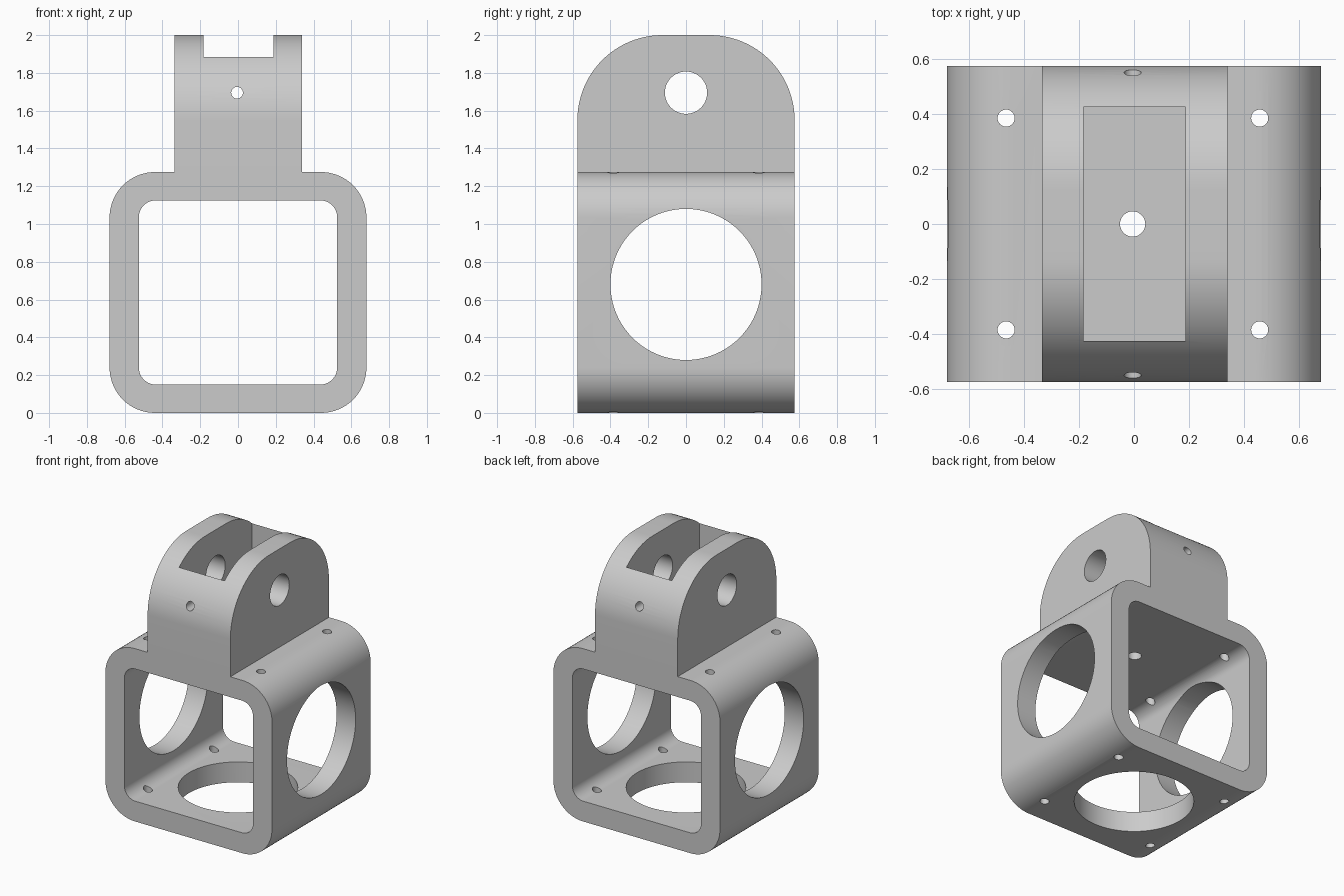
import bpy
import bmesh
from math import cos, sin, pi
from mathutils import Matrix, Vector

cube = bpy.data.objects.get("Cube")
if cube:
    bpy.data.objects.remove(cube, do_unlink=True)

grey = bpy.data.materials.new("plain grey")
grey.use_nodes = True
colour = (0.6, 0.6, 0.6, 1)
grey.diffuse_color = colour
grey.node_tree.nodes["Principled BSDF"].inputs["Base Color"].default_value = colour


def rounded(u0, u1, v0, v1, r_low, r_high, steps=16):
    """Counter-clockwise rectangle outline with rounded low and high corners."""
    points = []
    corners = ((u1, v0, -1, 1, r_low), (u1, v1, -1, -1, r_high),
               (u0, v1, 1, -1, r_high), (u0, v0, 1, 1, r_low))
    for i, (u, v, su, sv, r) in enumerate(corners):
        if r == 0:
            points.append((u, v))
            continue
        for k in range(steps + 1):
            a = (i - 1 + k / steps) * pi / 2
            points.append((u + su * r + r * cos(a), v + sv * r + r * sin(a)))
    return points


def circle(u, v, r, steps=48):
    return [(u + r * cos(2 * pi * k / steps), v + r * sin(2 * pi * k / steps))
            for k in range(steps)]


def prism(name, outline, axis, start, end):
    """Extrude an outline along x, y or z; the outline uses the other two axes."""
    place = {"x": lambda u, v, w: (w, u, v),
             "y": lambda u, v, w: (u, w, v),
             "z": lambda u, v, w: (u, v, w)}[axis]
    bm = bmesh.new()
    face = bm.faces.new([bm.verts.new(place(u, v, start)) for u, v in outline])
    extruded = bmesh.ops.extrude_face_region(bm, geom=[face])["geom"]
    move = Vector(place(0, 0, end - start))
    bmesh.ops.translate(bm, vec=move,
                        verts=[g for g in extruded if isinstance(g, bmesh.types.BMVert)])
    bmesh.ops.recalc_face_normals(bm, faces=bm.faces)
    mesh = bpy.data.meshes.new(name)
    bm.to_mesh(mesh)
    bm.free()
    mesh.materials.append(grey)
    obj = bpy.data.objects.new(name, mesh)
    bpy.context.collection.objects.link(obj)
    return obj


def combine(target, other, operation):
    """Apply a boolean and discard the helper."""
    mod = target.modifiers.new("boolean", "BOOLEAN")
    mod.operation = operation
    mod.solver = "EXACT"
    mod.object = other
    bpy.context.view_layer.objects.active = target
    bpy.ops.object.modifier_apply(modifier=mod.name)
    bpy.data.objects.remove(other, do_unlink=True)


# Square tube frame joined to the rounded lug
half = 0.575
bracket = prism("clevis_bracket", rounded(-0.68, 0.68, 0, 1.275, 0.24, 0.24),
                "y", -half, half)
lug = prism("lug", rounded(-half, half, 1.18, 2, 0, 0.45, 24), "x", -0.335, 0.34)
combine(bracket, lug, "UNION")

cutters = [
    # Tube opening and the pocket between the lug cheeks
    ("opening", rounded(-0.525, 0.525, 0.15, 1.125, 0.09, 0.09), "y", -1, 1),
    ("pocket", rounded(-0.183, 0.188, -0.425, 0.425, 0, 0), "z", 1.275, 2.2),
    # Large round windows in both sides and the bottom
    ("side_window", circle(0, 0.68, 0.4, 80), "x", -1, 1),
    ("bottom_window", circle(0, 0, 0.4, 80), "z", -0.2, 0.6),
    # Pin hole, locking screw holes and cable hole
    ("pin_hole", circle(0, 1.695, 0.112), "x", -1, 1),
    ("lock_hole", circle(-0.005, 1.695, 0.031, 32), "y", -1, 1),
    ("cable_hole", circle(-0.005, 0, 0.046, 32), "z", 0.9, 1.5),
]
# Mounting holes through the top and bottom walls
for x in (-0.465, 0.457):
    for y in (-0.385, 0.385):
        cutters.append(("mounting_hole", circle(x, y, 0.031, 32), "z", -0.5, 1.5))

for cutter in cutters:
    combine(bracket, prism(*cutter), "DIFFERENCE")

# Smooth the curves and keep the edges sharp
bpy.ops.object.select_all(action="DESELECT")
bracket.select_set(True)
bpy.context.view_layer.objects.active = bracket
bpy.ops.object.shade_smooth_by_angle(angle=pi / 6)
